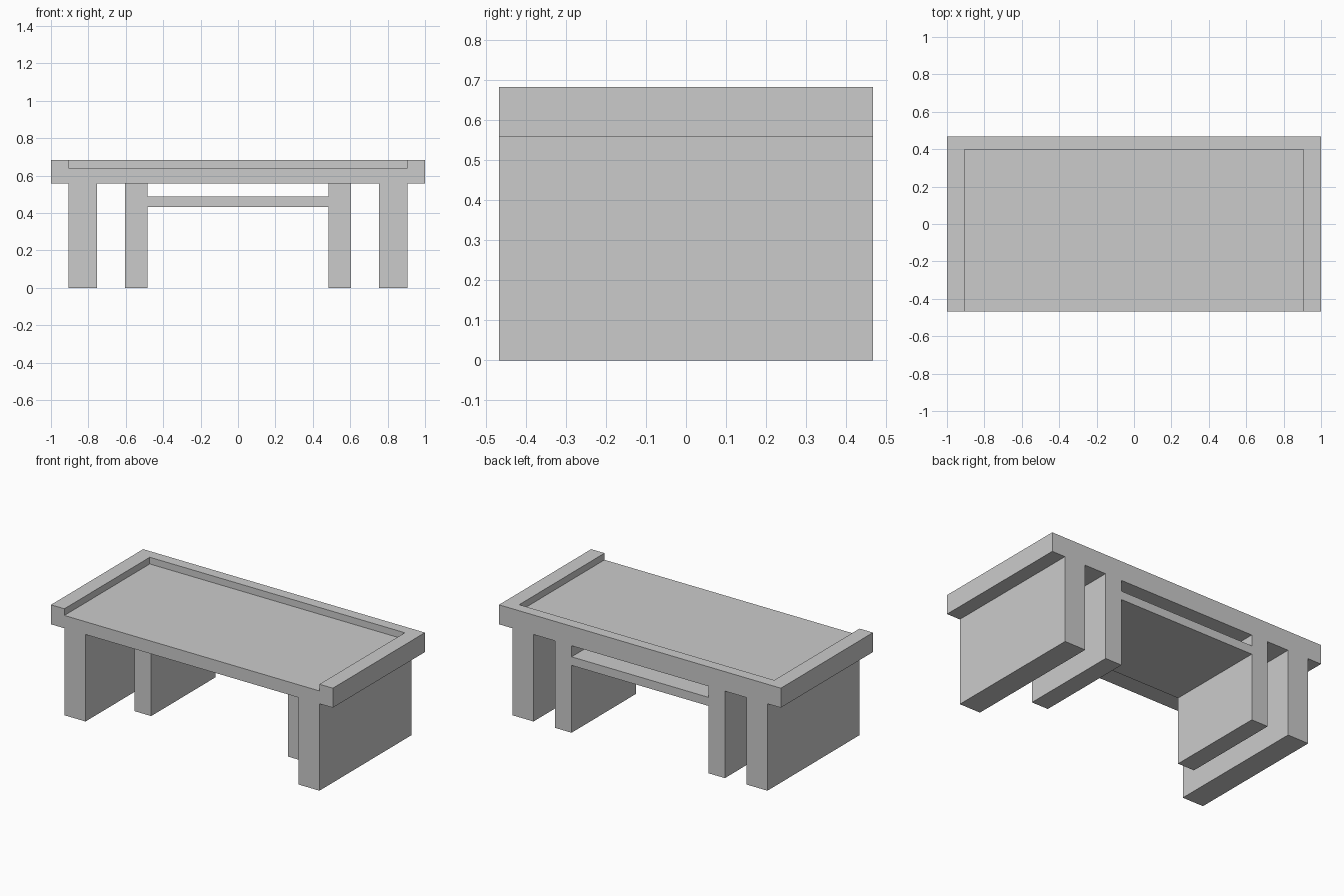
import bpy
import bmesh
from mathutils import Vector

if "Cube" in bpy.data.objects:
    bpy.data.objects.remove(bpy.data.objects["Cube"])

HALF_D = 0.467            # half depth of the table
TOP, UNDER = 0.683, 0.558  # top of rim, underside of slab
FLOOR = 0.64              # recessed surface
RIM_X, RIM_Y = 0.905, 0.398
INNER_FRONT = -0.187      # inner legs and shelf stop short of the front


def finish(name, bm):
    bmesh.ops.recalc_face_normals(bm, faces=bm.faces)
    mesh = bpy.data.meshes.new(name)
    bm.to_mesh(mesh)
    bm.free()
    obj = bpy.data.objects.new(name, mesh)
    bpy.context.collection.objects.link(obj)
    return obj


def box(name, x, y, z):
    bm = bmesh.new()
    bmesh.ops.create_cube(bm, size=1)
    for v in bm.verts:
        v.co = Vector([a + (b - a) * (c + 0.5) for (a, b), c in zip((x, y, z), v.co)])
    return finish(name, bm)


def prism(name, outline, z0, z1):
    bm = bmesh.new()
    face = bm.faces.new([bm.verts.new((x, y, z0)) for x, y in outline])
    top = bmesh.ops.extrude_face_region(bm, geom=[face])["geom"]
    bmesh.ops.translate(bm, vec=(0, 0, z1 - z0),
                        verts=[v for v in top if isinstance(v, bmesh.types.BMVert)])
    # the outline's own face closes the underside
    if not face.is_valid:
        bmesh.ops.holes_fill(bm, edges=bm.edges)
    return finish(name, bm)


# Table top with a tray recess open at the front
table_top = prism("table_top", [(-1, -HALF_D), (1, -HALF_D), (1, HALF_D), (-1, HALF_D)],
                  UNDER, TOP)
cutter = box("recess_cutter", (-RIM_X, RIM_X), (-1, RIM_Y), (FLOOR, 1))
cutter.hide_render = True
cutter.hide_viewport = True
cut = table_top.modifiers.new("recess", "BOOLEAN")
cut.operation = "DIFFERENCE"
cut.solver = "EXACT"
cut.object = cutter

# Outer and inner panel legs on both sides
for side, s in (("left", -1), ("right", 1)):
    box(f"outer_leg_{side}", sorted((s * 0.755, s * 0.905)), (-HALF_D, HALF_D), (0, UNDER))
    box(f"inner_leg_{side}", sorted((s * 0.485, s * 0.603)), (INNER_FRONT, HALF_D), (0, UNDER))

# Shelf between the inner legs
box("shelf", (-0.485, 0.485), (INNER_FRONT, HALF_D), (0.432, 0.487))
